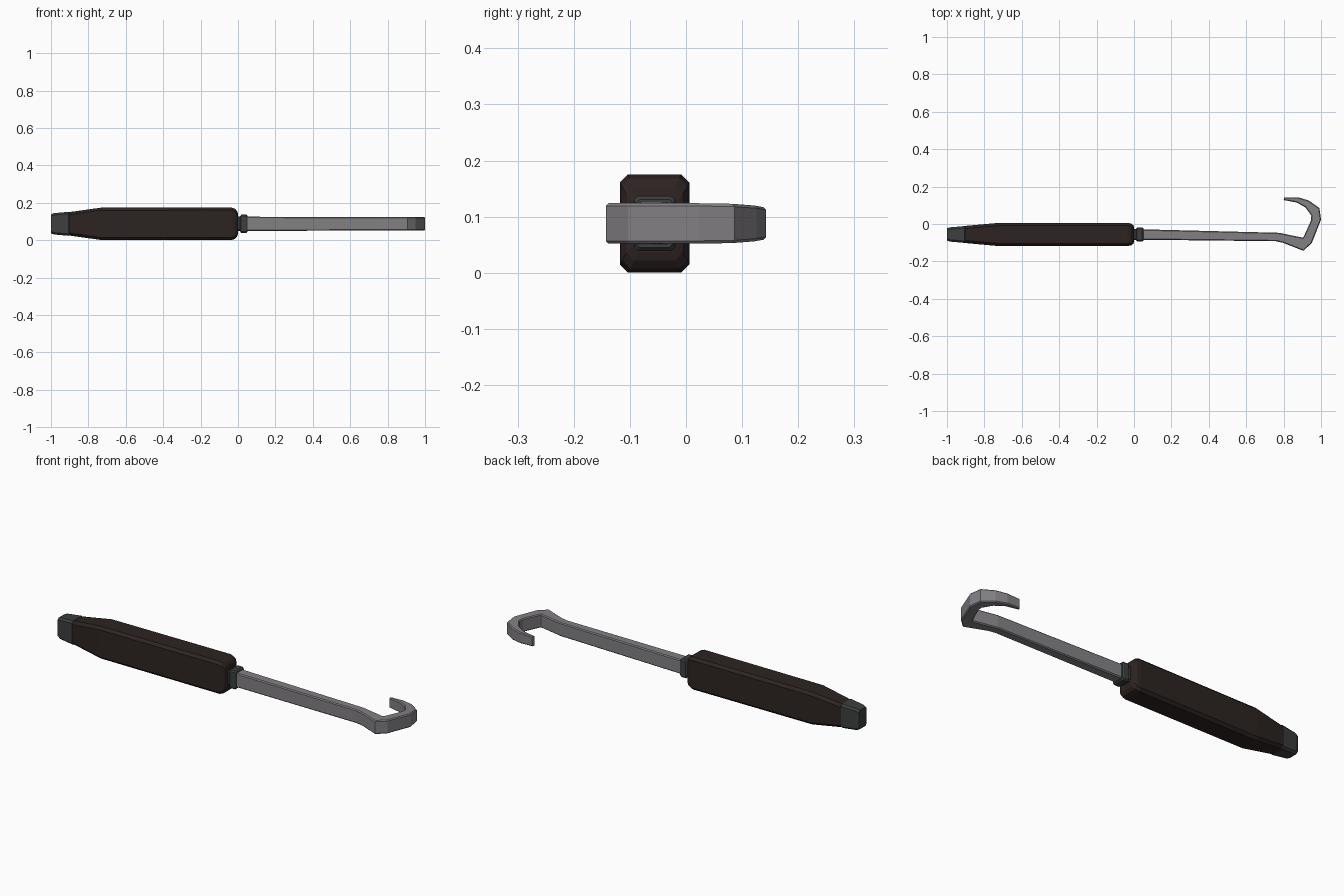
import bpy, bmesh
from mathutils import Vector

if "Cube" in bpy.data.objects:
    bpy.data.objects.remove(bpy.data.objects["Cube"])

CY, CZ = -0.056, 0.088   # long axis of the tool


def material(name, rgb):
    m = bpy.data.materials.new(name)
    m.diffuse_color = (*rgb, 1)
    m.use_nodes = True
    m.node_tree.nodes["Principled BSDF"].inputs["Base Color"].default_value = m.diffuse_color
    return m


GRIP = material("dark brown grip", (0.026, 0.017, 0.016))
CAP = material("dark grey fitting", (0.046, 0.050, 0.049))
STEEL = material("grey steel", (0.225, 0.215, 0.23))


def loft(name, mat, stations, c):
    """Skin chamfered-rectangle rings; station = (point a, point b, half height)."""
    bm = bmesh.new()
    rings = []
    for a, b, h in stations:
        a, b = Vector((*a, CZ)), Vector((*b, CZ))
        mid, half = (a + b) / 2, (a - b).length / 2
        u = (a - b).normalized()
        k = min(c, half * 0.5)
        pts = [(half, h - k), (half - k, h), (k - half, h), (-half, h - k),
               (-half, k - h), (k - half, -h), (half - k, -h), (half, k - h)]
        rings.append([bm.verts.new(mid + u * p + Vector((0, 0, q))) for p, q in pts])
    for r, s in zip(rings, rings[1:]):
        for i in range(8):
            j = (i + 1) % 8
            bm.faces.new((r[i], r[j], s[j], s[i]))
    bm.faces.new(rings[0])
    bm.faces.new(rings[-1])
    bmesh.ops.recalc_face_normals(bm, faces=bm.faces)
    me = bpy.data.meshes.new(name)
    bm.to_mesh(me)
    bm.free()
    me.materials.append(mat)
    ob = bpy.data.objects.new(name, me)
    bpy.context.collection.objects.link(ob)
    return ob


def straight(name, mat, rows, c):
    """Part along x; row = (x, half width, half height)."""
    return loft(name, mat, [((x, CY + w), (x, CY - w), h) for x, w, h in rows], c)


# Grip: tapered towards the butt, rounded at the front
straight("grip", GRIP, [(-0.91, 0.041, 0.058), (-0.90, 0.046, 0.063),
                        (-0.735, 0.061, 0.086), (-0.035, 0.062, 0.087),
                        (-0.015, 0.058, 0.080), (-0.004, 0.050, 0.066),
                        (0.0, 0.040, 0.052)], 0.014)

# Butt cap
straight("butt_cap", CAP, [(-1.0, 0.033, 0.050), (-0.985, 0.038, 0.057),
                           (-0.905, 0.045, 0.064), (-0.90, 0.042, 0.060)], 0.010)

# Collar with narrow neck
straight("collar", CAP, [(-0.01, 0.030, 0.038), (0.010, 0.030, 0.038),
                         (0.017, 0.037, 0.049), (0.044, 0.037, 0.049),
                         (0.051, 0.033, 0.043)], 0.007)

# Shaft and hook: inner point, outer point, half height
loft("hook", STEEL, [
    ((0.03, -0.028), (0.03, -0.084), 0.038),
    ((0.775, -0.047), (0.757, -0.092), 0.036),
    ((0.815, -0.055), (0.795, -0.100), 0.036),
    ((0.903, -0.073), (0.905, -0.143), 0.036),
    ((0.908, -0.066), (0.950, -0.103), 0.036),
    ((0.946, 0.018), (1.0, 0.023), 0.036),
    ((0.948, 0.045), (0.991, 0.086), 0.035),
    ((0.917, 0.088), (0.934, 0.126), 0.032),
    ((0.870, 0.115), (0.877, 0.143), 0.029),
    ((0.800, 0.128), (0.804, 0.143), 0.026)], 0.005)
